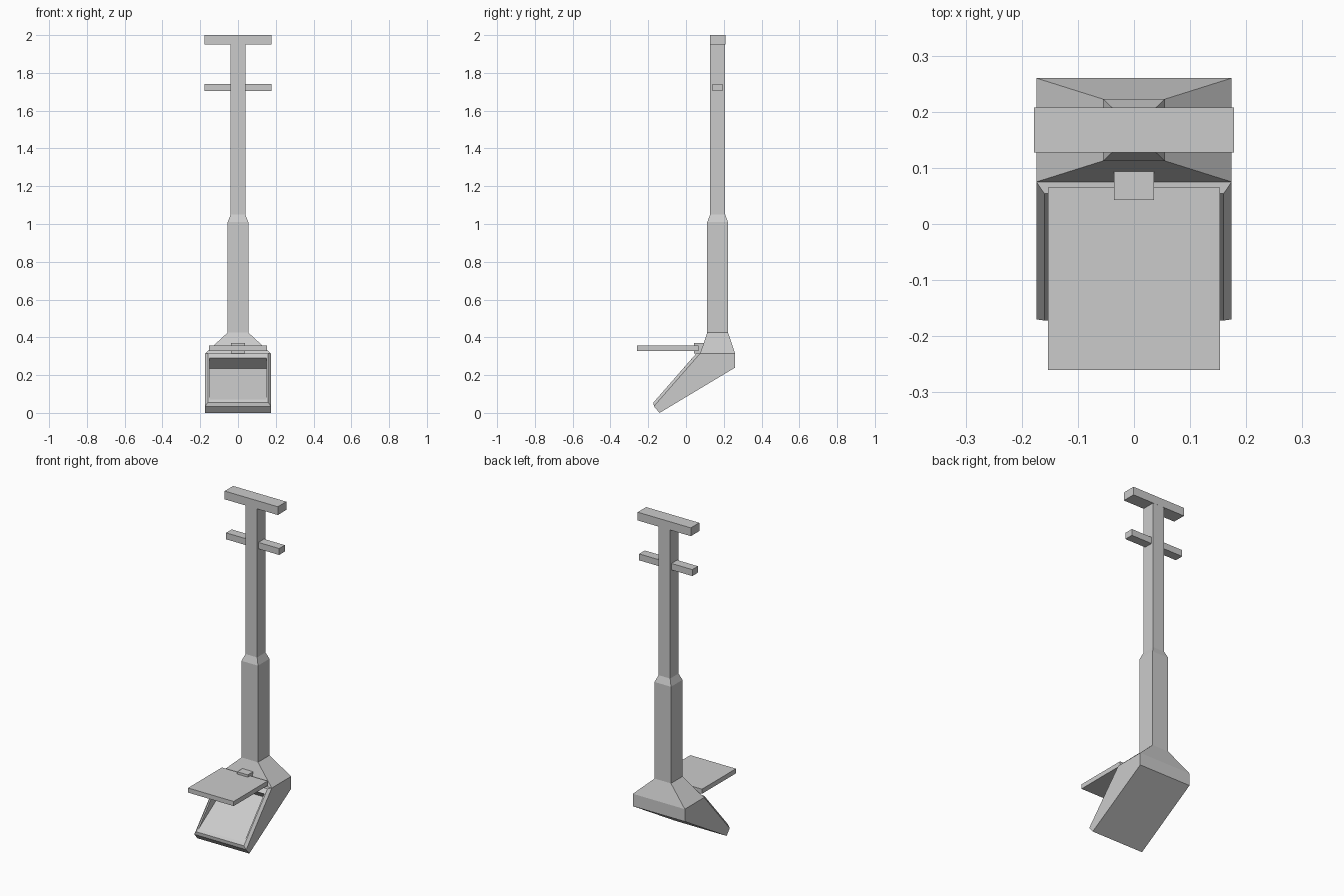
import bpy, bmesh
from mathutils import Vector

if "Cube" in bpy.data.objects:
    bpy.data.objects.remove(bpy.data.objects["Cube"])


def finish(bm, name):
    bmesh.ops.remove_doubles(bm, verts=bm.verts, dist=0.0005)
    bmesh.ops.recalc_face_normals(bm, faces=bm.faces)
    mesh = bpy.data.meshes.new(name)
    bm.to_mesh(mesh)
    bm.free()
    obj = bpy.data.objects.new(name, mesh)
    bpy.context.collection.objects.link(obj)
    return obj


def box(name, x0, x1, y0, y1, z0, z1):
    bm = bmesh.new()
    bmesh.ops.create_cube(bm, size=1)
    for v in bm.verts:
        v.co = ((x0 + x1) / 2 + v.co.x * (x1 - x0),
                (y0 + y1) / 2 + v.co.y * (y1 - y0),
                (z0 + z1) / 2 + v.co.z * (z1 - z0))
    return finish(bm, name)


# Vacuum head: side profile extruded across x
W = 0.174
profile = [(-0.14, 0.0), (-0.17, 0.035), (0.075, 0.315), (0.26, 0.315), (0.26, 0.24)]
bm = bmesh.new()
side = bm.faces.new([bm.verts.new((-W, y, z)) for y, z in profile])
ext = bmesh.ops.extrude_face_region(bm, geom=[side])
for v in ext["geom"]:
    if isinstance(v, bmesh.types.BMVert):
        v.co.x = W
bmesh.ops.recalc_face_normals(bm, faces=bm.faces)
bm.faces.ensure_lookup_table()
front = max(bm.faces, key=lambda f: f.normal.dot(Vector((0, -0.753, 0.659))))
top = max(bm.faces, key=lambda f: f.normal.z)

# Shaft: repeated extrusion of the head's top face
CY = 0.1675
for hw, hd, z in [(0.055, 0.055, 0.425), (0.055, 0.055, 1.01),
                  (0.039, 0.04, 1.05), (0.039, 0.04, 1.95)]:
    top = bmesh.ops.extrude_discrete_faces(bm, faces=[top])["faces"][0]
    mid = top.calc_center_median()
    for v in top.verts:
        v.co = (hw if v.co.x > 0 else -hw,
                CY + (hd if v.co.y > mid.y else -hd), z)

# Raised rim around the sloping front opening
bmesh.ops.inset_region(bm, faces=[front], thickness=0.02, depth=0.015)
bmesh.ops.inset_region(bm, faces=[front], thickness=0.011, depth=0)


def place_window(face, low, high):
    zc = face.calc_center_median().z
    for v in face.verts:
        v.co.y, v.co.z = high if v.co.z > zc else low


# Wedge-shaped recess, deepest at its top edge
LOW = (-0.159, 0.07)
place_window(front, LOW, (0.033, 0.29))
floor = bmesh.ops.extrude_discrete_faces(bm, faces=[front])["faces"][0]
place_window(floor, LOW, (0.096, 0.235))
finish(bm, "head_and_shaft")

# Handle bar and cross pegs
box("handle_bar", -0.178, 0.178, 0.127, 0.208, 1.95, 2.0)
for s, name in ((-1, "peg_left"), (1, "peg_right")):
    a, b = sorted((s * 0.039, s * 0.178))
    box(name, a, b, 0.14, 0.194, 1.703, 1.742)

# Open lid and its hinge
box("lid", -0.153, 0.153, -0.26, 0.065, 0.328, 0.356)
box("hinge_block", -0.036, 0.036, 0.043, 0.094, 0.315, 0.37)
